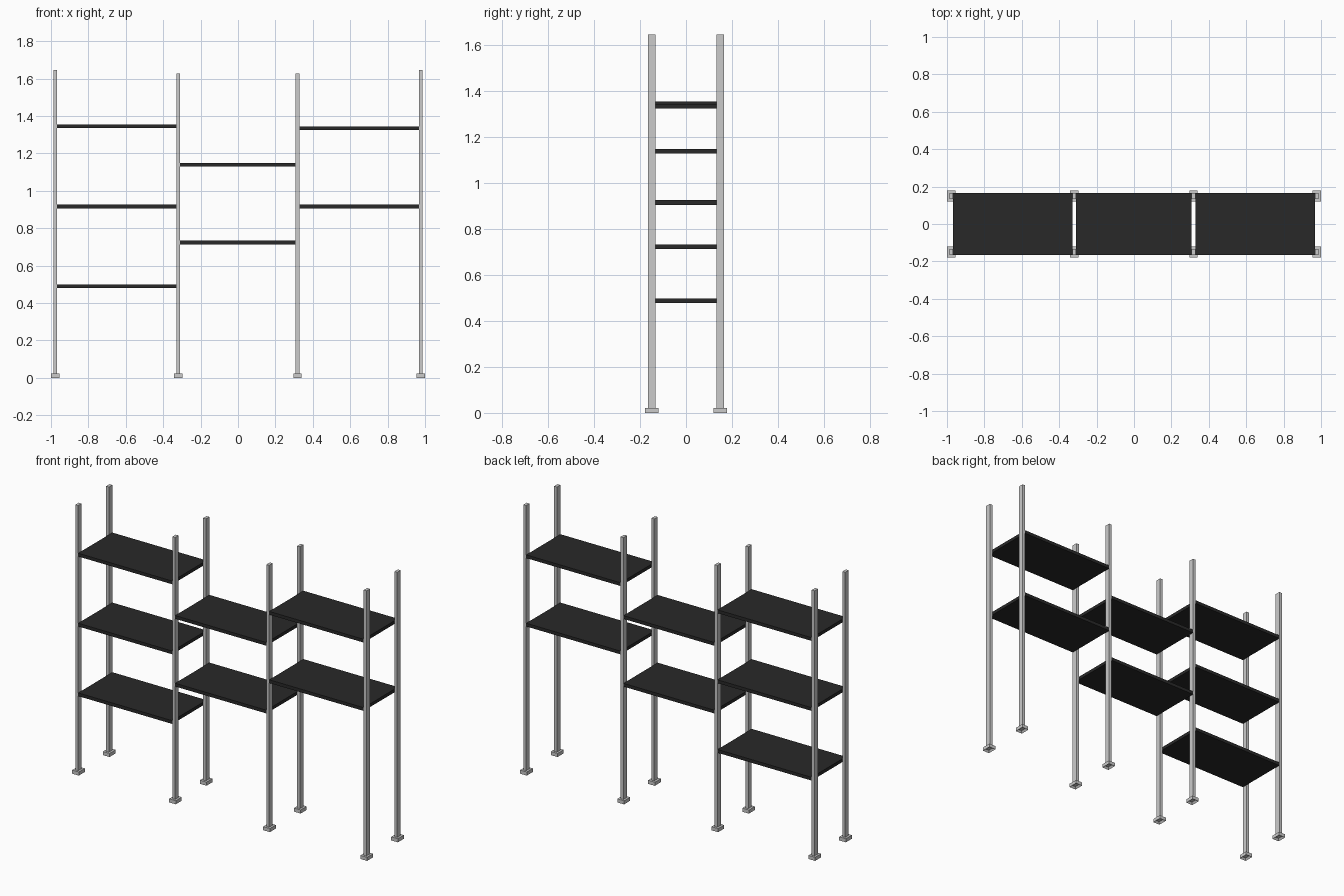
import bpy, bmesh
from mathutils import Vector

if "Cube" in bpy.data.objects:
    bpy.data.objects.remove(bpy.data.objects["Cube"])

dark = bpy.data.materials.new("dark_board")
dark.diffuse_color = (0.022, 0.022, 0.022, 1)
dark.use_nodes = True
dark.node_tree.nodes["Principled BSDF"].inputs["Base Color"].default_value = dark.diffuse_color


def finish(bm, name, mat=None):
    me = bpy.data.meshes.new(name)
    bm.to_mesh(me)
    bm.free()
    ob = bpy.data.objects.new(name, me)
    bpy.context.collection.objects.link(ob)
    if mat:
        me.materials.append(mat)
    return ob


def box_mesh(lo, hi):
    lo, hi = Vector(lo), Vector(hi)
    bm = bmesh.new()
    bmesh.ops.create_cube(bm, size=1)
    bmesh.ops.scale(bm, vec=hi - lo, verts=bm.verts)
    bmesh.ops.translate(bm, vec=(lo + hi) / 2, verts=bm.verts)
    return bm


PX, PY = 0.0095, 0.0165      # post half sizes
FX, FY, FH = 0.0225, 0.029, 0.022   # foot half sizes and height
ROW_Y = 0.149
POSTS = [(-0.9775, 1.647), (-0.32, 1.627), (0.318, 1.627), (0.9775, 1.647)]


def foot(x, y):
    bm = box_mesh((x - FX, y - FY, 0), (x + FX, y + FY, FH))
    # recessed underside
    bottom = min(bm.faces, key=lambda f: f.calc_center_median().z)
    bmesh.ops.inset_region(bm, faces=[bottom], thickness=0.0125)
    bmesh.ops.translate(bm, vec=(0, 0, 0.012), verts=bottom.verts)
    finish(bm, "post_foot")


# Uprights with feet, in front and back rows
for x, top in POSTS:
    for y, row in ((-ROW_Y, "front"), (ROW_Y, "back")):
        finish(box_mesh((x - PX, y - PY, 0.018), (x + PX, y + PY, top)),
               row + "_post")
        foot(x, y)

# Shelves spanning each bay between neighbouring uprights
BAYS = [(0.489, 0.916, 1.345), (0.724, 1.139), (0.916, 1.335)]
T = 0.01
for i, heights in enumerate(BAYS):
    x0, x1 = POSTS[i][0] + PX, POSTS[i + 1][0] - PX
    for z in heights:
        finish(box_mesh((x0, -0.1655, z - T), (x1, 0.1655, z + T)),
               "shelf", dark)
